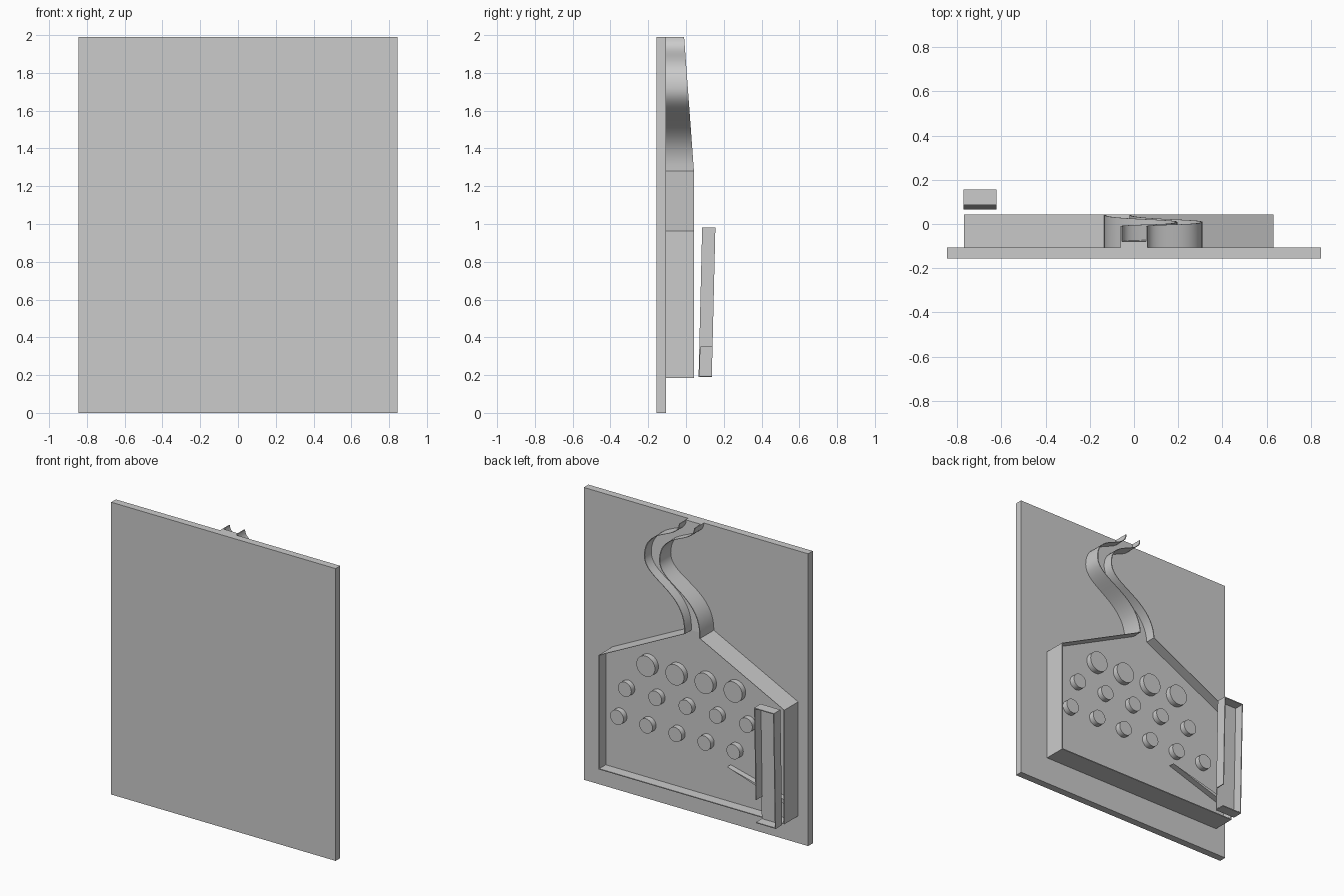
import bpy, bmesh
from mathutils import Vector, Matrix
from mathutils.geometry import interpolate_bezier

cube = bpy.data.objects.get("Cube")
if cube:
    bpy.data.objects.remove(cube, do_unlink=True)

grey = bpy.data.materials.new("plain grey")
grey.use_nodes = True
colour = (0.6, 0.6, 0.6, 1)
grey.diffuse_color = colour
grey.node_tree.nodes["Principled BSDF"].inputs["Base Color"].default_value = colour

BACK, RIM, DEPTH, WALL = -0.107, 0.042, 0.07, 0.006
FLOOR = RIM - DEPTH


def finish(name, bm, smooth=False):
    bmesh.ops.recalc_face_normals(bm, faces=bm.faces)
    mesh = bpy.data.meshes.new(name)
    bm.to_mesh(mesh)
    bm.free()
    mesh.materials.append(grey)
    ob = bpy.data.objects.new(name, mesh)
    bpy.context.collection.objects.link(ob)
    if smooth:
        bpy.ops.object.select_all(action='DESELECT')
        ob.select_set(True)
        bpy.context.view_layer.objects.active = ob
        bpy.ops.object.shade_smooth_by_angle()
    return ob


def box(name, xs, ys, zs, lean=0.0):
    """Box between limits; lean shifts y with height."""
    bm = bmesh.new()
    bmesh.ops.create_cube(bm, size=1)
    for v in bm.verts:
        x, y, z = (lim[int(c > 0)] for lim, c in zip((xs, ys, zs), v.co))
        v.co = (x, y + lean * z, z)
    return finish(name, bm)


def loft(name, rows, smooth=False):
    """Skin a list of equal-length closed sections and cap the ends."""
    bm = bmesh.new()
    rings = [[bm.verts.new(p) for p in row] for row in rows]
    n = len(rings[0])
    for a, b in zip(rings, rings[1:]):
        for i in range(n):
            j = (i + 1) % n
            bm.faces.new((a[i], a[j], b[j], b[i]))
    bm.faces.new(rings[0])
    bm.faces.new(rings[-1])
    return finish(name, bm, smooth)


# Backing board
box("board", (-0.845, 0.845), (-0.157, BACK), (0, 1.99))

# Winding channel centre path: left edge as (x, z), right edge is shifted
NECK, TOP, GAP = 1.28, 1.99, 0.12
first = interpolate_bezier(Vector((-0.015, NECK)), Vector((-0.015, 1.56)),
                           Vector((0.31, 1.56)), Vector((0.31, 1.72)), 24)
second = interpolate_bezier(Vector((0.31, 1.72)), Vector((0.31, 1.92)),
                            Vector((0.06, 1.87)), Vector((0.06, TOP)), 20)
edges = [(p.x, p.x - GAP, p.y) for p in first + second[1:]]


def section(left, right, z):
    """Tray section: thin rims either side of a raised floor."""
    rim = RIM - 0.052 * max(0, z - NECK) / (TOP - NECK)
    floor = rim - DEPTH
    pts = [(left, rim), (left - WALL, rim), (left - WALL, floor),
           (right + WALL, floor), (right + WALL, rim), (right, rim),
           (right, BACK), (left, BACK)]
    return [(x, y, z) for x, y in pts]


# Pin tray and channel
shoulder = (0.63, -0.77)
loft("pin_tray", [section(*shoulder, 0.185), section(*shoulder, 0.962),
                  section(*edges[0])])
loft("winding_channel", [section(*e) for e in edges], smooth=True)
box("tray_bottom_wall", (-0.77, 0.63), (FLOOR - 0.01, RIM), (0.185, 0.185 + WALL))

# Rows of round pins: first x, spacing, count, height, radius
for x0, step, count, z, r in ((0.297, 0.219, 4, 0.963, 0.07),
                              (0.455, 0.228, 5, 0.763, 0.05),
                              (0.514, 0.219, 6, 0.557, 0.05)):
    for i in range(count):
        bm = bmesh.new()
        bmesh.ops.create_cone(bm, cap_ends=True, segments=32, radius1=r,
                              radius2=r, depth=0.04)
        bmesh.ops.rotate(bm, verts=bm.verts,
                         matrix=Matrix.Rotation(1.5707963, 3, 'X'))
        bmesh.ops.translate(bm, verts=bm.verts,
                            vec=(x0 - i * step, FLOOR + 0.018, z))
        finish("pin", bm, smooth=True)

# Thin guide ramp sloping down to the side wall
ramp = ((-0.317, 0.443), (-0.765, 0.33), (-0.765, 0.3))
loft("guide_ramp", [[(x, y, z) for x, z in ramp] for y in (FLOOR - 0.005, 0.012)])

# Leaning side lane, open at the back and at the lower inner side
LEAN = 0.024
Y0, Y1, X0, X1, Z0, Z1 = 0.062, 0.132, -0.771, -0.622, 0.19, 0.982
box("lane_plate", (X0, X1), (Y0, Y0 + WALL), (Z0, Z1), LEAN)
box("lane_outer_wall", (X0, X0 + WALL), (Y0, Y1), (Z0, Z1), LEAN)
box("lane_inner_wall", (X1 - WALL, X1), (Y0, Y1), (0.35, Z1), LEAN)
box("lane_bottom", (X0, X1), (Y0, Y1), (Z0, Z0 + WALL), LEAN)
box("lane_top", (X0, X1), (Y0, Y1), (Z1 - WALL, Z1), LEAN)
